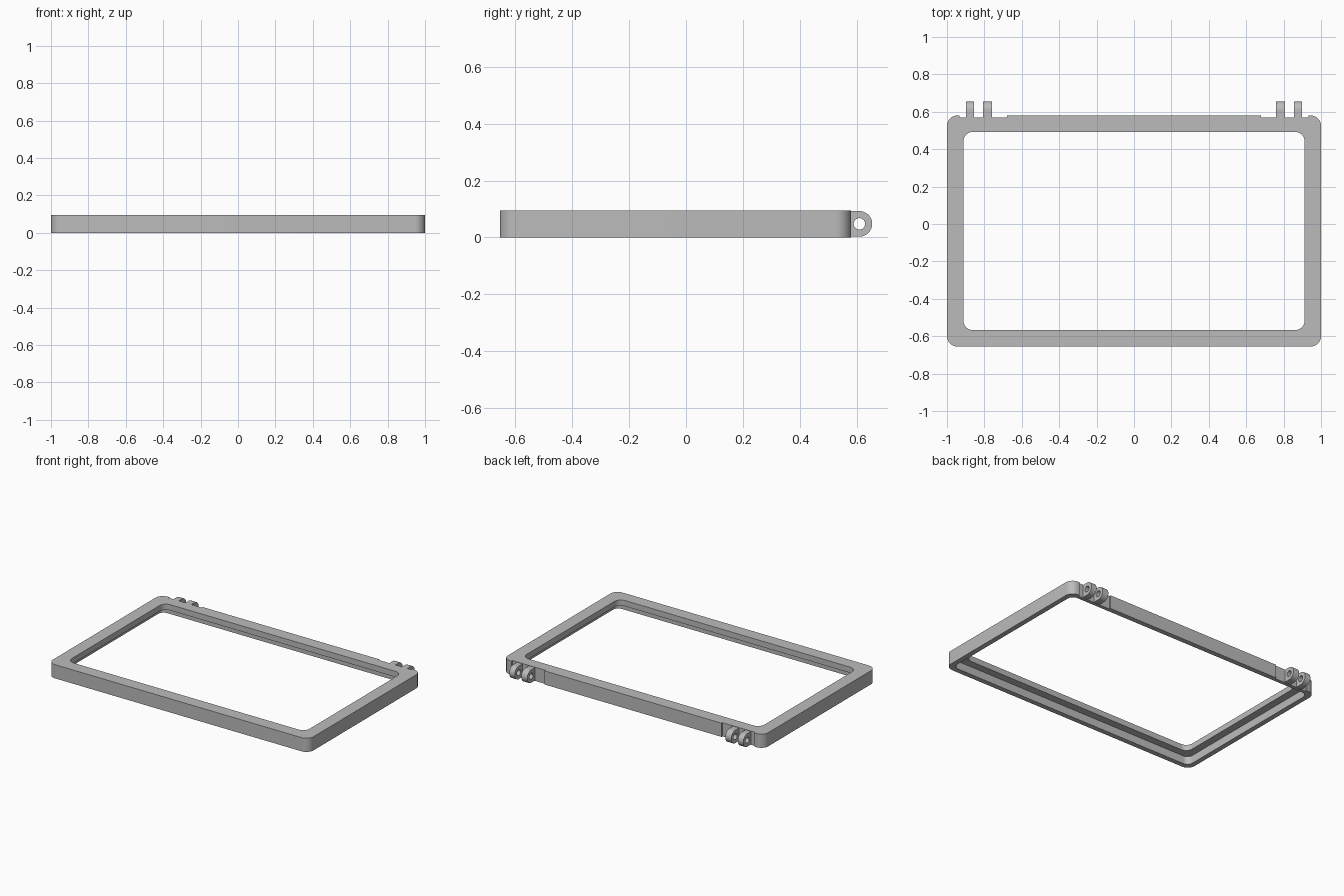
import bpy, bmesh
from math import sin, cos, pi, tau

cube = bpy.data.objects.get("Cube")
if cube:
    bpy.data.objects.remove(cube, do_unlink=True)

grey = bpy.data.materials.new("plain grey")
grey.use_nodes = True
grey.diffuse_color = (0.5, 0.5, 0.5, 1)
grey.node_tree.nodes["Principled BSDF"].inputs["Base Color"].default_value = (0.5, 0.5, 0.5, 1)

HEIGHT = 0.095
BACK, FRONT = 0.58, -0.655
MID = (BACK + FRONT) / 2


def rounded_rect(inset, radius, z, steps=10):
    """Ring of points of the frame outline, moved inwards by inset."""
    hx, hy = 1 - inset - radius, (BACK - FRONT) / 2 - inset - radius
    ring = []
    for i, (sx, sy) in enumerate([(1, 1), (-1, 1), (-1, -1), (1, -1)]):
        for k in range(steps + 1):
            a = pi / 2 * (i + k / steps)
            ring.append((sx * hx + radius * cos(a), MID + sy * hy + radius * sin(a), z))
    return ring


def ring_solid(name, rings):
    """Closed solid made by joining each ring to the next, and the last to the first."""
    bm = bmesh.new()
    loops = [[bm.verts.new(p) for p in ring] for ring in rings]
    for a, b in zip(loops, loops[1:] + loops[:1]):
        for i in range(len(a)):
            j = (i + 1) % len(a)
            bm.faces.new((a[i], a[j], b[j], b[i]))
    bmesh.ops.recalc_face_normals(bm, faces=bm.faces)
    mesh = bpy.data.meshes.new(name)
    bm.to_mesh(mesh)
    bm.free()
    obj = bpy.data.objects.new(name, mesh)
    bpy.context.collection.objects.link(obj)
    mesh.materials.append(grey)
    return obj


def activate(obj):
    bpy.ops.object.select_all(action='DESELECT')
    obj.select_set(True)
    bpy.context.view_layer.objects.active = obj


def smooth(obj):
    activate(obj)
    bpy.ops.object.shade_smooth_by_angle(angle=0.52)


# Frame with a lip at the top and a rebate underneath
LEDGE, WALL, LIP = 0.055, 0.035, 0.088
frame = ring_solid("frame", [
    rounded_rect(0, 0.055, 0),
    rounded_rect(0, 0.055, HEIGHT),
    rounded_rect(LIP, 0.05, HEIGHT),
    rounded_rect(LIP, 0.05, LEDGE),
    rounded_rect(WALL, 0.04, LEDGE),
    rounded_rect(WALL, 0.04, 0),
])

# Shallow recesses behind the hinges
for side in (-1, 1):
    bpy.ops.mesh.primitive_cube_add(size=1, location=(side * 0.806, 0.62, HEIGHT / 2))
    cutter = bpy.context.object
    cutter.name = "recess_cutter"
    cutter.scale = (0.254, 0.1, 0.3)
    cutter.hide_render = True
    cut = frame.modifiers.new("recess", 'BOOLEAN')
    cut.object, cut.operation, cut.solver = cutter, 'DIFFERENCE', 'EXACT'
    activate(frame)
    bpy.ops.object.modifier_apply(modifier=cut.name)
    bpy.data.objects.remove(cutter, do_unlink=True)
smooth(frame)


# Hinge knuckles: rounded at the back, square against the frame, with a pin hole
def knuckle(name, x0, x1, radius=0.045, hole=0.02, y=0.61, n=48):
    outer, inner = [], []
    for i in range(n):
        c, s = cos(tau * i / n), sin(tau * i / n)
        k = radius if c > 0 else radius / max(abs(c), abs(s))
        outer.append((y + k * c, HEIGHT / 2 + k * s))
        inner.append((y + hole * c, HEIGHT / 2 + hole * s))
    rings = [[(x, *p) for p in ring] for x, ring in
             [(x0, outer), (x1, outer), (x1, inner), (x0, inner)]]
    smooth(ring_solid(name, rings))


for side, label in ((1, "left"), (-1, "right")):
    knuckle(label + "_inner_knuckle", side * 0.76, side * 0.806)
    knuckle(label + "_outer_knuckle", side * 0.856, side * 0.898)
